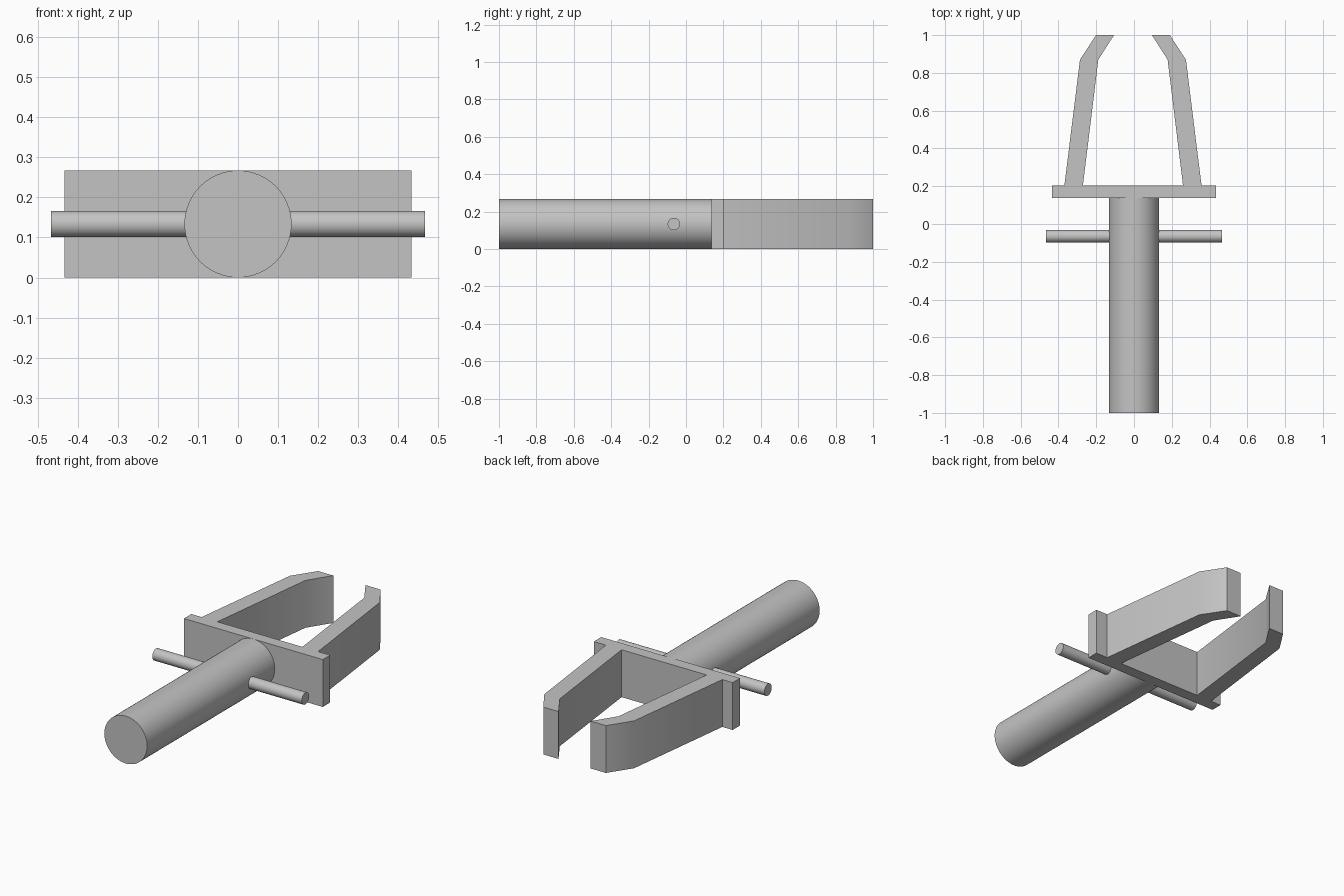
import bpy
import bmesh
from math import radians
from mathutils import Matrix, Vector

cube = bpy.data.objects.get("Cube")
if cube:
    bpy.data.objects.remove(cube, do_unlink=True)

HEIGHT = 0.267
MID = HEIGHT / 2

grey = bpy.data.materials.new("plain grey")
grey.use_nodes = True
grey.diffuse_color = (0.55, 0.55, 0.55, 1)
grey.node_tree.nodes["Principled BSDF"].inputs["Base Color"].default_value = (0.55, 0.55, 0.55, 1)


def finish(name, bm):
    """Turn a bmesh into a smooth-shaded object with sharp edges kept."""
    bmesh.ops.recalc_face_normals(bm, faces=bm.faces[:])
    mesh = bpy.data.meshes.new(name)
    bm.to_mesh(mesh)
    bm.free()
    mesh.materials.append(grey)
    mesh.shade_smooth()
    mesh.set_sharp_from_angle(angle=radians(30))
    obj = bpy.data.objects.new(name, mesh)
    bpy.context.collection.objects.link(obj)
    return obj


def cylinder(name, start, end, radius, sides):
    start, end = Vector(start), Vector(end)
    axis = end - start
    place = Matrix.Translation((start + end) / 2) @ axis.to_track_quat("Z", "Y").to_matrix().to_4x4()
    bm = bmesh.new()
    bmesh.ops.create_cone(bm, cap_ends=True, segments=sides, radius1=radius,
                          radius2=radius, depth=axis.length, matrix=place)
    return finish(name, bm)


def slab(name, outline):
    """Extrude an outline seen from above to the full height."""
    bm = bmesh.new()
    face = bm.faces.new([bm.verts.new((x, y, 0)) for x, y in outline])
    grown = bmesh.ops.extrude_face_region(bm, geom=[face], use_keep_orig=True)
    tops = [v for v in grown["geom"] if isinstance(v, bmesh.types.BMVert)]
    bmesh.ops.translate(bm, verts=tops, vec=(0, 0, HEIGHT))
    return finish(name, bm)


# Round shaft and the thin cross pin through it
cylinder("shaft", (0, -1, MID), (0, 0.14, MID), MID, 64)
cylinder("cross_pin", (-0.466, -0.065, MID), (0.466, -0.065, MID), 0.033, 48)

# Flat plate joining the shaft to the jaws
slab("cross_plate", [(-0.433, 0.137), (0.433, 0.137), (0.433, 0.203), (-0.433, 0.203)])

# Two bent jaws leaning inward, the right one set slightly further out
jaw = [(0.363, 0.2), (0.28, 0.87), (0.195, 1), (0.1, 1), (0.183, 0.87), (0.265, 0.2)]
for name, side, shift in (("left_jaw", 1, -0.005), ("right_jaw", -1, -0.006)):
    slab(name, [(side * x + shift, y) for x, y in jaw])
